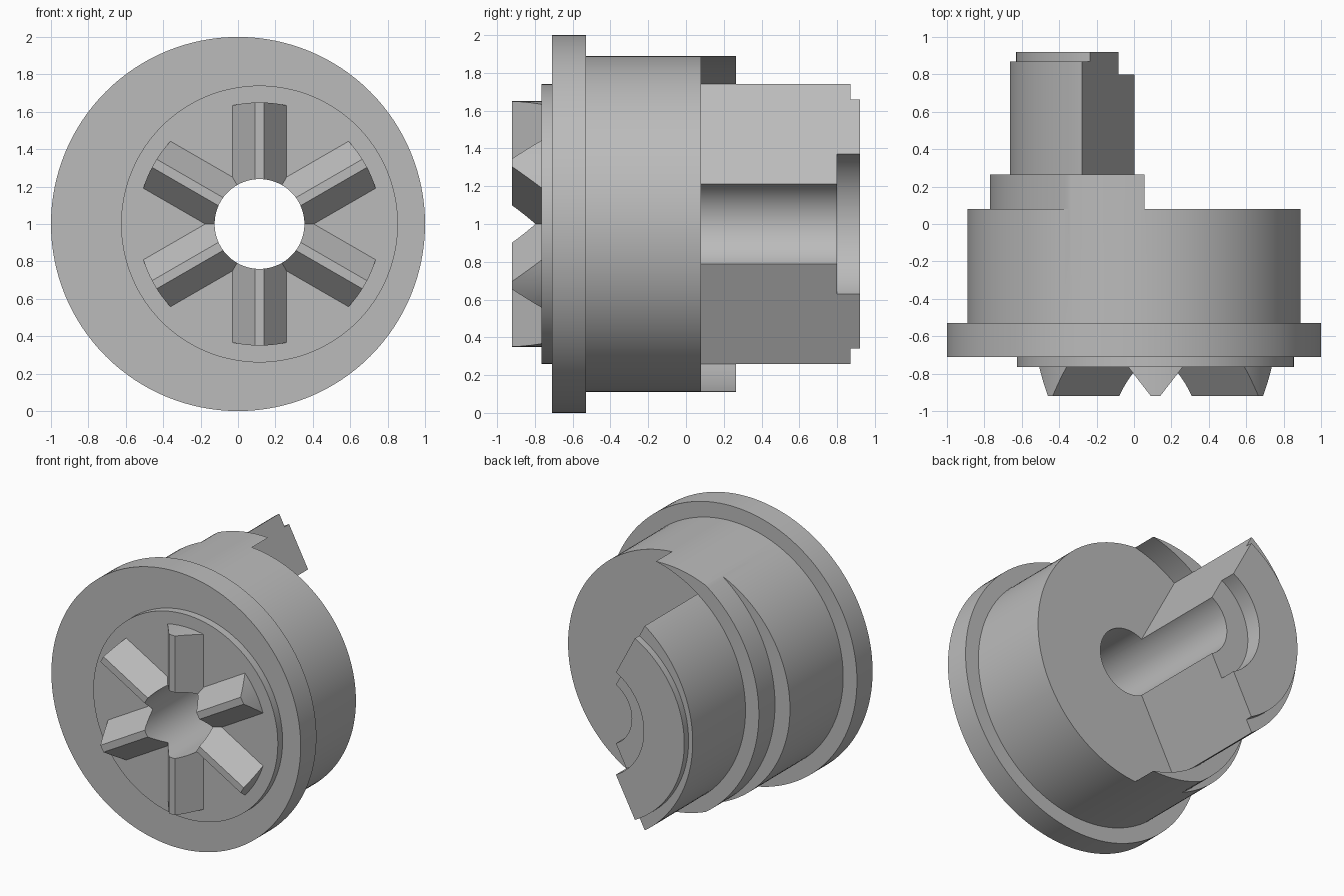
import bpy, bmesh, math

cube = bpy.data.objects.get("Cube")
if cube:
    bpy.data.objects.remove(cube, do_unlink=True)

steel = bpy.data.materials.new("plain_grey")
steel.use_nodes = True
grey = (0.5, 0.5, 0.5, 1)
steel.diffuse_color = grey
steel.node_tree.nodes["Principled BSDF"].inputs["Base Color"].default_value = grey

AXIS = 0.115      # x of the bore, front plate and teeth
CAM = 0.245       # x of the offset back arcs
FLOOR, STEP, LEDGE, END, PAST = 0.08, 0.265, 0.87, 0.92, 1.3


def prism(name, points, y0, y1):
    """Extrude an (x, z) outline along y."""
    bm = bmesh.new()
    face = bm.faces.new([bm.verts.new((x, y0, z)) for x, z in points])
    out = bmesh.ops.extrude_face_region(bm, geom=[face])
    verts = [g for g in out["geom"] if isinstance(g, bmesh.types.BMVert)]
    bmesh.ops.translate(bm, verts=verts, vec=(0, y1 - y0, 0))
    bmesh.ops.recalc_face_normals(bm, faces=bm.faces)
    mesh = bpy.data.meshes.new(name)
    bm.to_mesh(mesh)
    bm.free()
    mesh.materials.append(steel)
    obj = bpy.data.objects.new(name, mesh)
    bpy.context.collection.objects.link(obj)
    return obj


def disc(name, x, radius, y0, y1, n=128):
    ring = [math.tau * i / n for i in range(n)]
    return prism(name, [(x + radius * math.cos(a), 1 + radius * math.sin(a)) for a in ring], y0, y1)


def block(name, y0, y1):
    return prism(name, [(-2, -1), (2, -1), (2, 3), (-2, 3)], y0, y1)


def combine(obj, tool, operation="DIFFERENCE"):
    mod = obj.modifiers.new("cut", "BOOLEAN")
    mod.operation, mod.solver, mod.object = operation, "EXACT", tool
    bpy.context.view_layer.objects.active = obj
    bpy.ops.object.modifier_apply(modifier=mod.name)
    bpy.data.objects.remove(tool, do_unlink=True)
    return obj


# Body, with everything behind the floor carved away
body = disc("body", 0, 0.89, -0.53, END)

# Clear all but a wedge, leaving the outer crescent up to the step
clear = disc("clear", CAM, 0.908, FLOOR, PAST)
combine(clear, block("back_block", STEP, PAST), "UNION")
dx, dz = -0.94, 1.77
wedge = prism("wedge", [(AXIS, 1), (AXIS + dx, 1 + dz), (-3, 1 + dz),
                        (-3, 1 - dz), (AXIS + dx, 1 - dz)], -0.2, 2)
combine(body, combine(clear, wedge))

# Trim the wedge and crescent to their round outlines
for x, radius, start in [(CAM, 0.908, STEP), (CAM - 0.01, 1.005, FLOOR), (AXIS, 0.745, LEDGE)]:
    trim = combine(block("trim", start, PAST), disc("keep", x, radius, -0.2, 2))
    combine(body, trim)
combine(body, disc("counterbore", AXIS, 0.42, 0.8, PAST))

# Flange and offset front plate
flange = disc("flange", 0, 1, -0.71, -0.53)
plate = disc("front_plate", AXIS, 0.74, -0.765, -0.71)

# Six tapered radial teeth
teeth = None
for i in range(6):
    tooth = prism("teeth", [(-0.145, 0), (0.145, 0), (0.025, 0.155), (-0.025, 0.155)], 0, 0.9)
    angle = math.radians(60 * i)
    for v in tooth.data.vertices:
        side, out, height = v.co.x, v.co.y, v.co.z
        v.co = (AXIS + side * math.cos(angle) - out * math.sin(angle), -0.765 - height,
                1 + side * math.sin(angle) + out * math.cos(angle))
    bm = bmesh.new()
    bm.from_mesh(tooth.data)
    bmesh.ops.recalc_face_normals(bm, faces=bm.faces)
    bm.to_mesh(tooth.data)
    bm.free()
    teeth = combine(teeth, tooth, "UNION") if teeth else tooth
combine(teeth, disc("tooth_limit", AXIS, 0.65, -1.2, 0), "INTERSECT")
teeth.name = "teeth"

# Bore through every part, then smooth the round walls
for part in (body, flange, plate, teeth):
    combine(part, disc("bore", AXIS, 0.24, -2, 2))
    bpy.ops.object.select_all(action="DESELECT")
    part.select_set(True)
    bpy.context.view_layer.objects.active = part
    bpy.ops.object.shade_smooth_by_angle(angle=math.radians(20))
